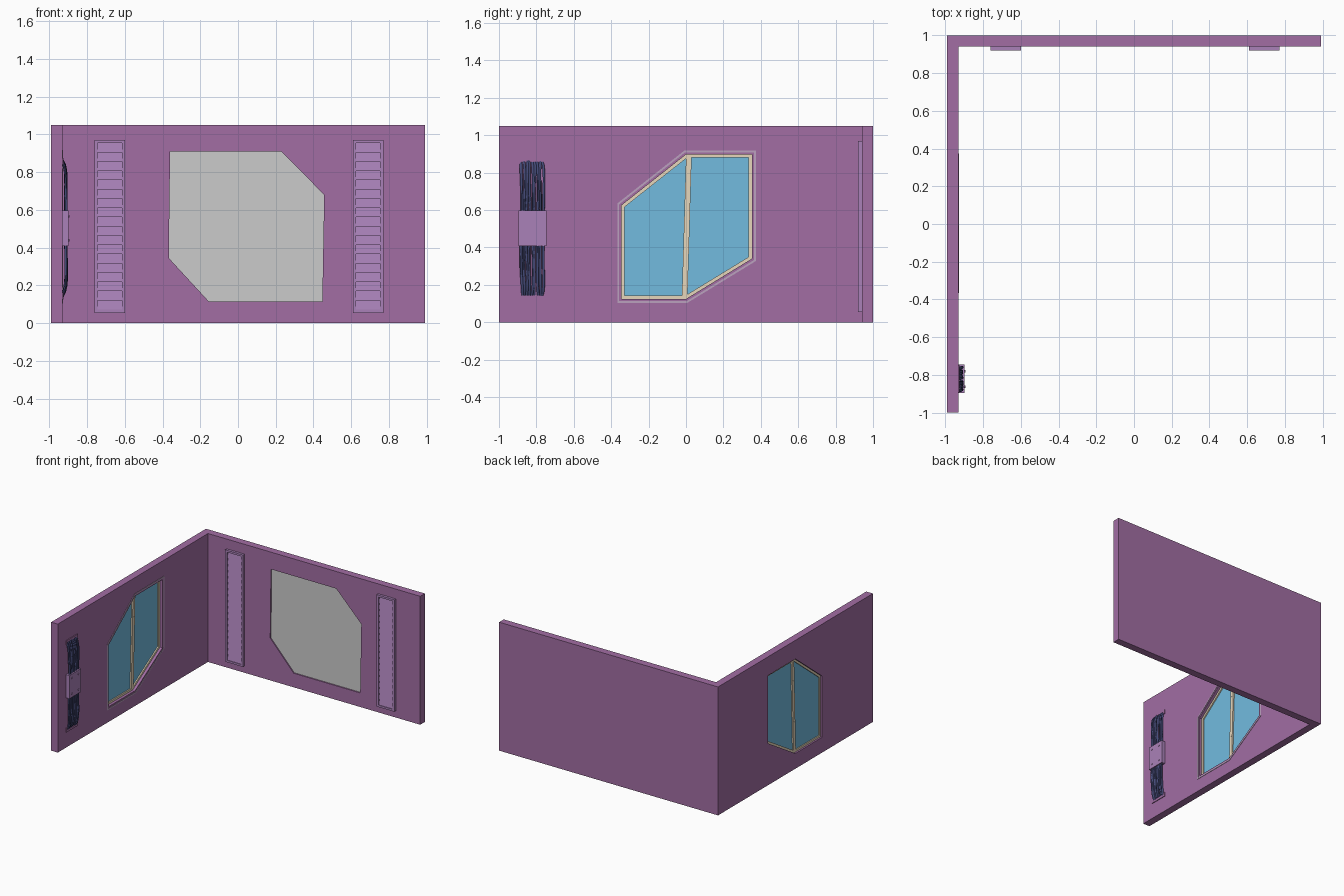
import bpy, bmesh, math, random
from mathutils import Vector

if "Cube" in bpy.data.objects:
    bpy.data.objects.remove(bpy.data.objects["Cube"])

random.seed(4)


def material(name, r, g, b):
    m = bpy.data.materials.new(name)
    m.diffuse_color = (r, g, b, 1)
    m.use_nodes = True
    m.node_tree.nodes["Principled BSDF"].inputs["Base Color"].default_value = m.diffuse_color
    return m


PURPLE = material("purple", 0.36, 0.155, 0.37)
LILAC = material("lilac", 0.40, 0.22, 0.48)
PALE = material("pale_trim", 0.50, 0.36, 0.52)
GLASS = material("glass", 0.17, 0.50, 0.74)
CREAM = material("cream", 0.80, 0.68, 0.50)
NAVY = material("navy", 0.06, 0.07, 0.19)


def place(axis, u, v, d):
    return (d, u, v) if axis == "x" else (u, d, v)


def finish(name, bm, mat):
    bmesh.ops.recalc_face_normals(bm, faces=bm.faces)
    me = bpy.data.meshes.new(name)
    bm.to_mesh(me)
    bm.free()
    ob = bpy.data.objects.new(name, me)
    bpy.context.collection.objects.link(ob)
    if mat:
        me.materials.append(mat)
    return ob


def prism(name, axis, pts, d0, d1, mat):
    """Extrude a 2D outline along x (outline in y,z) or y (outline in x,z)."""
    bm = bmesh.new()
    a, b = ([bm.verts.new(place(axis, u, v, d)) for u, v in pts] for d in (d0, d1))
    bm.faces.new(a)
    bm.faces.new(b)
    for i in range(len(pts)):
        j = (i + 1) % len(pts)
        bm.faces.new((a[i], a[j], b[j], b[i]))
    return finish(name, bm, mat)


def rect(u0, u1, v0, v1):
    return [(u0, v0), (u1, v0), (u1, v1), (u0, v1)]


def inset(pts, t):
    """Mitred inward offset of a counter-clockwise outline."""
    out = []
    for i, p in enumerate(pts):
        p = Vector(p)
        e0 = (p - Vector(pts[i - 1])).normalized()
        e1 = (Vector(pts[(i + 1) % len(pts)]) - p).normalized()
        n0, n1 = Vector((-e0.y, e0.x)), Vector((-e1.y, e1.x))
        out.append(tuple(p + (n0 + n1) * (t / (1 + n0.dot(n1)))))
    return out


def ring(name, axis, pts, t0, t1, d0, d1, mat):
    """Frame between two offsets of an outline."""
    bm = bmesh.new()
    loops = [[bm.verts.new(place(axis, u, v, d)) for u, v in inset(pts, t)]
             for t, d in ((t0, d0), (t0, d1), (t1, d1), (t1, d0))]
    for k in range(4):
        a, b = loops[k], loops[(k + 1) % 4]
        for i in range(len(pts)):
            j = (i + 1) % len(pts)
            bm.faces.new((a[i], a[j], b[j], b[i]))
    return finish(name, bm, mat)


def cut(target, cutter):
    mod = target.modifiers.new("opening", "BOOLEAN")
    mod.object = cutter
    mod.operation = "DIFFERENCE"
    mod.solver = "EXACT"
    bpy.context.view_layer.objects.active = target
    bpy.ops.object.modifier_apply(modifier=mod.name)
    bpy.data.objects.remove(cutter)


H = 1.05
WINDOW = [(-0.345, 0.125), (0, 0.125), (0.352, 0.34), (0.352, 0.897), (0, 0.897), (-0.345, 0.625)]
PANEL = [(-0.155, 0.115), (0.447, 0.115), (0.457, 0.68), (0.23, 0.91), (-0.36, 0.91), (-0.367, 0.345)]

# Walls, one with a window opening and one with a shallow recess
left_wall = prism("window_wall", "x", rect(-1, 1, 0, H), -0.99, -0.93, PURPLE)
cut(left_wall, prism("window_cutter", "x", WINDOW, -1.1, -0.8, PURPLE))
back_wall = prism("back_wall", "y", rect(-0.93, 0.99, 0, H), 0.94, 1.0, PURPLE)
cut(back_wall, prism("recess_cutter", "y", PANEL, 0.8, 0.953, PURPLE))

# Grey panel set into the recess
prism("wall_panel", "y", PANEL, 0.950, 0.960, None)

# Window: trim, frame, glass, slanted mullion and hinges
ring("window_trim", "x", WINDOW, -0.022, -0.012, -0.932, -0.927, PALE)
ring("window_frame", "x", WINDOW, 0, 0.017, -0.976, -0.952, CREAM)
prism("window_glass", "x", inset(WINDOW, 0.010), -0.968, -0.962, GLASS)
prism("window_mullion", "x", [(-0.022, 0.14), (0.008, 0.14), (0.03, 0.882), (0, 0.882)],
      -0.978, -0.950, CREAM)
for z in (0.32, 0.66):
    y = 0.03 * (z - 0.14) - 0.008
    prism("window_hinge", "x", rect(y - 0.006, y + 0.006, z, z + 0.06), -0.979, -0.949, CREAM)

# Louvred vents either side of the panel
for cx in (-0.68, 0.69):
    edge = rect(cx - 0.08, cx + 0.08, 0.055, 0.97)
    ring("vent_frame", "y", edge, 0, 0.016, 0.92, 0.941, LILAC)
    z0, pitch = 0.071, 0.883 / 18
    slat = prism("vent_slats", "x", [(0.925, z0), (0.939, z0), (0.939, z0 + pitch), (0.934, z0 + pitch)],
                 cx - 0.064, cx + 0.064, LILAC)
    arr = slat.modifiers.new("repeat", "ARRAY")
    arr.count = 18
    arr.use_relative_offset = False
    arr.use_constant_offset = True
    arr.constant_offset_displace = (0, 0, pitch)

# Bundle of cables, bowed out from the wall
curve = bpy.data.curves.new("cables", "CURVE")
curve.dimensions = "3D"
curve.bevel_depth = 0.0075
curve.bevel_resolution = 1
curve.resolution_u = 3
for i in range(9):
    y = -0.878 + i * 0.0142
    path = [(-0.935, 0.865), (-0.913, 0.835), (-0.911, 0.74), (-0.914, 0.62), (-0.916, 0.505)]
    path += [(x, 1.005 - z) for x, z in path[-2::-1]]
    s = curve.splines.new("NURBS")
    s.points.add(len(path) - 1)
    for p, (x, z) in zip(s.points, path):
        p.co = (x + random.uniform(-0.003, 0.004), y + random.uniform(-0.007, 0.007), z, 1)
    s.use_endpoint_u = True
    s.order_u = 4
cables = bpy.data.objects.new("cables", curve)
bpy.context.collection.objects.link(cables)
curve.materials.append(NAVY)
bpy.ops.object.select_all(action="DESELECT")
cables.select_set(True)
bpy.context.view_layer.objects.active = cables
bpy.ops.object.convert(target="MESH")
bpy.ops.object.shade_smooth_by_angle(angle=math.radians(60))

# Cable clamp box with bolts
prism("cable_box", "x", rect(-0.896, -0.746, 0.408, 0.598), -0.931, -0.898, LILAC)
for y in (-0.862, -0.780):
    for z in (0.44, 0.566):
        prism("box_bolt", "x", [(y + 0.007 * math.cos(a * math.pi / 3), z + 0.007 * math.sin(a * math.pi / 3))
                                for a in range(6)], -0.899, -0.894, LILAC)

# U-shaped brackets at the cable ends
U = [(-0.894, 0.840), (-0.880, 0.840), (-0.880, 0.858), (-0.762, 0.858),
     (-0.762, 0.840), (-0.748, 0.840), (-0.748, 0.876), (-0.894, 0.876)]
prism("cable_bracket_top", "x", U, -0.931, -0.924, PURPLE)
prism("cable_bracket_bottom", "x", [(y, 1.002 - z) for y, z in U], -0.931, -0.924, PURPLE)
